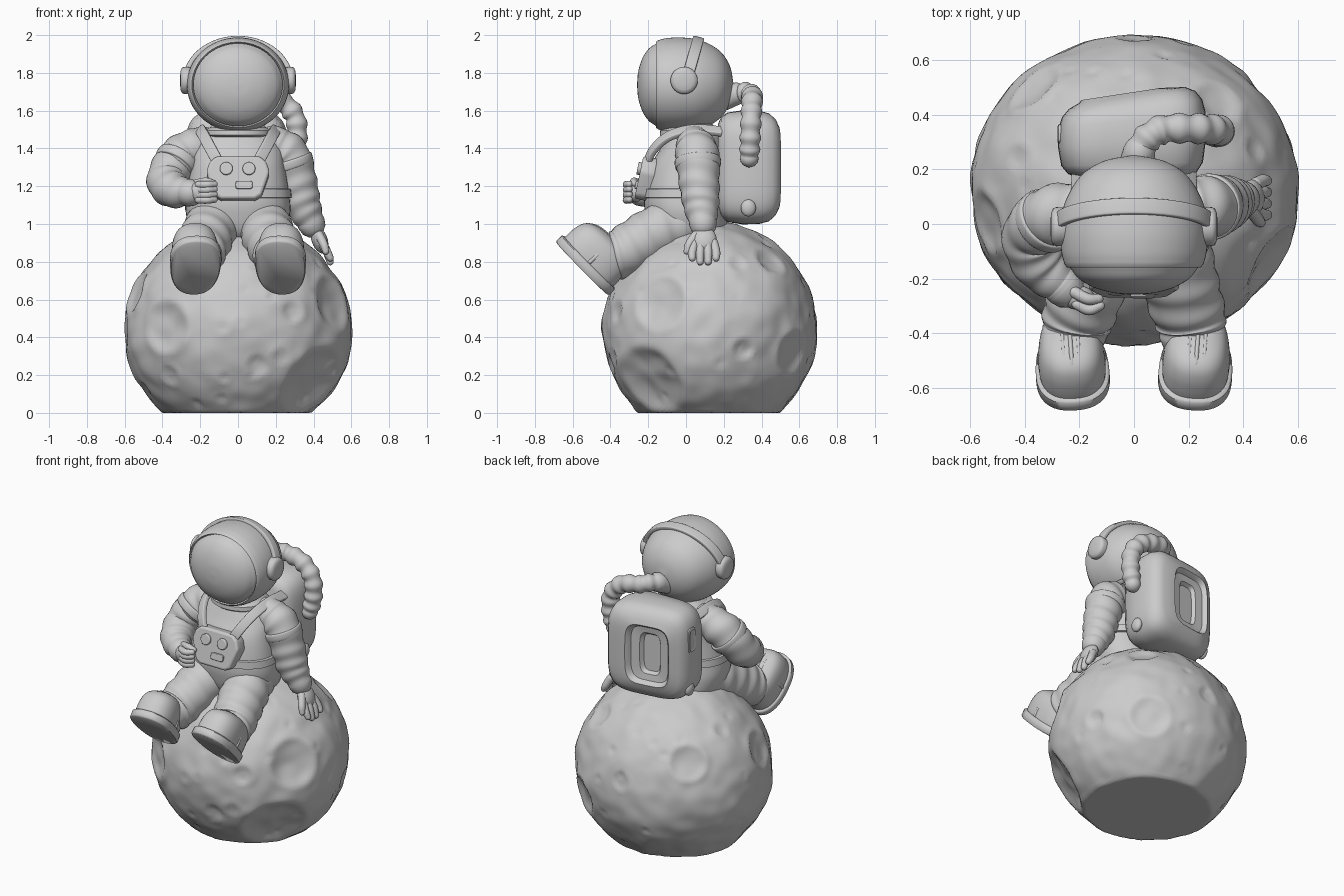
import bpy, bmesh, random
from math import sin, cos, pi, radians, exp
from mathutils import Vector, Matrix, noise

if "Cube" in bpy.data.objects:
    bpy.data.objects.remove(bpy.data.objects["Cube"])

grey = bpy.data.materials.new("plain grey")
grey.use_nodes = True
tone = (0.6, 0.6, 0.6, 1)
grey.diffuse_color = tone
grey.node_tree.nodes["Principled BSDF"].inputs["Base Color"].default_value = tone


def finish(name, bm, angle=40, bevel=0):
    """Turn a bmesh into a smooth shaded object."""
    bmesh.ops.recalc_face_normals(bm, faces=bm.faces[:])
    mesh = bpy.data.meshes.new(name)
    bm.to_mesh(mesh)
    bm.free()
    obj = bpy.data.objects.new(name, mesh)
    bpy.context.collection.objects.link(obj)
    mesh.materials.append(grey)
    bpy.ops.object.select_all(action='DESELECT')
    obj.select_set(True)
    bpy.context.view_layer.objects.active = obj
    bpy.ops.object.shade_smooth_by_angle(angle=radians(angle))
    if bevel:
        mod = obj.modifiers.new("soft edges", 'BEVEL')
        mod.width, mod.segments = bevel, 3
    return obj


def loft(name, rings, angle=40):
    """Skin a list of closed rings and cap both ends."""
    bm = bmesh.new()
    loops = [[bm.verts.new(p) for p in ring] for ring in rings]
    n = len(loops[0])
    for a, b in zip(loops, loops[1:]):
        for i in range(n):
            bm.faces.new((a[i], a[(i + 1) % n], b[(i + 1) % n], b[i]))
    bm.faces.new(loops[0])
    bm.faces.new(loops[-1])
    return finish(name, bm, angle)


def spline(points, steps=8):
    """Smooth curve through points of any dimension."""
    p = [Vector(q) for q in points]
    p = [p[0] * 2 - p[1]] + p + [p[-1] * 2 - p[-2]]
    out = []
    for a, b, c, d in zip(p, p[1:], p[2:], p[3:]):
        for k in range(steps):
            t = k / steps
            out.append((b * 2 + (c - a) * t + (a * 2 - b * 5 + c * 4 - d) * t ** 2
                        + (b * 3 - a - c * 3 + d) * t ** 3) / 2)
    return out + [p[-2]]


def oval(w, h, power=2, n=40):
    """Superellipse outline; a higher power is squarer."""
    def bend(v):
        return (1 if v > 0 else -1) * abs(v) ** (2 / power)
    return [(w * bend(cos(2 * pi * i / n)), h * bend(sin(2 * pi * i / n))) for i in range(n)]


def tube(name, points, folds=0, amp=0.0, lean=0.0, n=24, steps=8):
    """Round-ended tube through (x, y, z, radius) with cloth-like folds."""
    path = spline(points, steps)
    spots = [Vector(q[:3]) for q in path]
    rings, side, last = [], Vector((0.3, 0.5, 0.8)), len(path) - 1

    def ring(centre, radius, u, t):
        other = t.cross(side)
        pts = []
        for i in range(n):
            a = 2 * pi * i / n
            r = radius * (1 + amp * sin(2 * pi * folds * u + lean * sin(a)))
            pts.append(centre + (side * cos(a) + other * sin(a)) * r)
        return pts

    for k, c in enumerate(spots):
        t = (spots[min(k + 1, last)] - spots[max(k - 1, 0)]).normalized()
        side = (side - t * side.dot(t)).normalized()
        r, u = path[k][3], k / last
        caps = [radians(d) for d in (80, 55, 28)]
        if k == 0:
            rings += [ring(c - t * r * sin(a), r * cos(a), u, t) for a in caps]
        rings.append(ring(c, r, u, t))
        if k == last:
            rings += [ring(c + t * r * sin(a), r * cos(a), u, t) for a in reversed(caps)]
    return loft(name, rings, 60)


def ribbon(name, points, centre, width, thick):
    """Flat strap whose face points away from a centre."""
    path, rings = spline(points), []
    for k, c in enumerate(path):
        t = (path[min(k + 1, len(path) - 1)] - path[max(k - 1, 0)]).normalized()
        out = c - Vector(centre)
        out = (out - t * out.dot(t)).normalized()
        across = t.cross(out)
        rings.append([c + across * x + out * y for x, y in oval(width / 2, thick / 2, 6, 24)])
    return loft(name, rings)


def blob(name, place, size, turn=0.0, axis='Y'):
    bm = bmesh.new()
    bmesh.ops.create_uvsphere(bm, u_segments=24, v_segments=14, radius=1)
    m = Matrix.Translation(place) @ Matrix.Rotation(radians(turn), 4, axis) @ Matrix.Diagonal((*size, 1))
    bmesh.ops.transform(bm, matrix=m, verts=bm.verts)
    return finish(name, bm, 60)


# Moon: sphere with dented craters and a flat base
random.seed(4)
craters = [(-.37, -.44, .02, .14), (.45, -.25, .14, .15), (.4, -.33, -.28, .2), (.28, -.5, .1, .06),
           (-.35, -.39, -.24, .06), (.1, -.54, -.19, .06), (.22, -.52, -.14, .05), (.54, .18, -.1, .06),
           (.3, .33, .37, .09), (.43, .15, .36, .05), (.34, .45, -.12, .12), (-.52, -.12, .2, .12),
           (-.35, .38, .25, .11), (-.4, .12, .38, .05), (0, .56, .1, .06)]
craters = [(Vector(c[:3]).normalized(), c[3]) for c in craters]
for i in range(75):
    way = Vector([random.gauss(0, 1) for axis in range(3)]).normalized()
    craters.append((way, random.uniform(.012, .035)))
bm = bmesh.new()
bmesh.ops.create_icosphere(bm, subdivisions=6, radius=1)
for v in bm.verts:
    d = v.co.normalized()
    r = 0.576 + 0.012 * noise.noise(d * 2.5) + 0.008 * noise.noise(d * 6)
    for way, size in craters:
        t = (d - way).length * 0.58 / size
        if t < 1.6:
            depth = 0.2 * size
            r += depth * 0.2 * exp(-((t - 1.05) / 0.2) ** 2)
            if t < 1:
                r -= depth * (1 - t ** 3) ** 1.3
    v.co = Vector((d.x * 1.045, d.y * 0.985, d.z)) * r + Vector((0, 0.125, 0.437))
    v.co.z = max(v.co.z, 0)
finish("moon", bm, 50)

# Body: stacked ovals (height, depth offset, half width, half depth)
body = spline([(.88, .05, .17, .14), (.95, .02, .24, .2), (1.05, 0, .275, .215), (1.15, -.01, .272, .21),
               (1.3, 0, .25, .19), (1.4, .03, .235, .165), (1.47, .04, .19, .14), (1.53, .03, .13, .11)])
loft("torso", [[(x, y + s[1], s[0]) for x, y in oval(s[2], s[3], 2.3)] for s in body])
belt = [(1.135, .268, .205), (1.14, .285, .222), (1.185, .28, .218), (1.19, .262, .2)]
loft("waist_band", [[(x, y - .01, z) for x, y in oval(w, d, 2.3)] for z, w, d in belt])

# Helmet: turned profile of (radius, depth), with rim and visor
shell = spline([(.005, .252), (.1, .232), (.18, .178), (.235, .078), (.25, -.02), (.247, -.1), (.236, -.148)], 5)
visor = spline([(.219, -.156), (.212, -.168), (.188, -.2), (.138, -.232), (.07, -.253), (.005, -.259)], 5)
rim = [Vector((.226, -.16)), Vector((.218, -.142))]
loft("helmet", [[(x * 1.08, d, 1.737 + z) for x, z in oval(r, r, 2, 64)] for r, d in shell + rim + visor])
loft("collar", [[(x, y + .01, z) for x, y in oval(r, r * .85)]
                for z, r in [(1.46, .16), (1.47, .175), (1.495, .172), (1.51, .15)]])

# Headset band and ear cups
arch = [(.28 * cos(a * pi / 12), .065 * sin(a * pi / 12), 1.75 + .228 * sin(a * pi / 12)) for a in range(13)]
ribbon("headset_band", arch, (0, 0, 1.72), .06, .026)
for sign, label in ((1, "left"), (-1, "right")):
    cup = [(.22, .06), (.25, .069), (.285, .072), (.297, .067), (.304, .05), (.307, .02)]
    loft(label + "_ear_cup", [[(sign * x, u - .01, 1.76 + v) for u, v in oval(r, r, 2, 32)] for x, r in cup], 60)

# Backpack: squarish rings run backwards, then step inwards for the recess; its back turns slightly to the right
pack = [(.17, .2, .23), (.185, .235, .265), (.22, .26, .29), (.3, .272, .302), (.38, .27, .3), (.425, .257, .287),
        (.455, .232, .26), (.473, .195, .225)]
recess = [(.477, .145, .195), (.467, .135, .185), (.447, .125, .175),
          (.441, .07, .135), (.434, .065, .13), (.419, .055, .12)]
rings = [(0, *p) for p in pack] + [(-.04, *p) for p in recess]
loft("backpack", [[(x - .007 + dx, y + .5 * x * (y - .17), 1.3 + z) for x, z in oval(w, h, 4.4, 64)]
                  for dx, y, w, h in rings])
for sign, label in ((1, "left"), (-1, "right")):
    blob(label + "_pack_knob", (sign * .255, .33, 1.085), (.025, .04, .045))
plate = [(.25, .035, .08), (.277, .035, .08), (.281, .028, .07), (.276, .018, .06)]
loft("right_pack_panel", [[(-x, .33 + u, 1.41 + v) for u, v in oval(w, h, 5)] for x, w, h in plate])

# Ribbed air hose from helmet to pack side
tube("air_hose", [(0, .2, 1.66, .05), (.03, .29, 1.695, .052), (.1, .345, 1.685, .052), (.22, .35, 1.655, .053),
                  (.3, .345, 1.57, .053), (.312, .34, 1.45, .053), (.29, .335, 1.35, .05)], 10, .09, 0, 24, 14)
tube("hose_socket", [(0, .2, 1.66, .06), (.02, .265, 1.69, .06)])

# Chest straps and control box
for sign, label in ((1, "left"), (-1, "right")):
    ribbon(label + "_strap", [(sign * x, y, z) for x, y, z in
           [(.09, -.215, 1.3), (.14, -.175, 1.39), (.18, -.09, 1.465), (.2, .04, 1.5), (.2, .19, 1.49)]],
           (0, .03, 1.25), .06, .03)


def slab(name, outline, front, back, bevel):
    bm = bmesh.new()
    tilt = Matrix.Translation((0, 0, 1.195)) @ Matrix.Rotation(radians(-12), 4, 'X')
    face = bm.faces.new([bm.verts.new(tilt @ Vector((x, front, z))) for x, z in outline])
    moved = bmesh.ops.extrude_face_region(bm, geom=[face])
    push = tilt.to_3x3() @ Vector((0, back - front, 0))
    bmesh.ops.translate(bm, vec=push, verts=[g for g in moved["geom"] if isinstance(g, bmesh.types.BMVert)])
    return finish(name, bm, 40, bevel)


half = [(.09, -.115), (.125, -.095), (.168, .03), (.15, .085), (.115, .115)]
slab("control_box", half + [(-x, z) for x, z in reversed(half)], -.255, -.17, .014)
for x in (-.062, .058):
    slab("control_knob", [(x + u, .045 + v) for u, v in oval(.034, .034, 2, 24)], -.272, -.25, .006)
slab("control_button", [(.032 + u, -.043 + v) for u, v in oval(.045, .022, 5, 24)], -.266, -.25, .004)

# Arms: one reaching down to the moon, one bent to the chest
left_arm = [(.19, .05, 1.42, .1), (.265, .06, 1.36, .115), (.312, .07, 1.22, .107), (.345, .08, 1.1, .095),
            (.39, .09, 1.0, .07)]
right_arm = [(-.19, .05, 1.42, .1), (-.3, .03, 1.36, .112), (-.378, -.04, 1.24, .105), (-.345, -.15, 1.18, .095),
             (-.255, -.235, 1.165, .066)]
for label, arm in (("left", left_arm), ("right", right_arm)):
    tube(label + "_arm", arm, 6, .035, 1.5, 32, 12)
    a, b = Vector(arm[1]), Vector(arm[2])
    tube(label + "_sleeve_band", [(*(a.lerp(b, f).xyz), r) for f, r in
                                  ((.1, .105), (.15, .122), (.4, .12), (.45, .105))], n=32)
    c, d = Vector(arm[-2]), Vector(arm[-1])
    tube(label + "_cuff", [(*(c.lerp(d, f).xyz), .073) for f in (.85, 1)])

# Open hand on the moon
blob("left_palm", (.432, .095, .915), (.042, .068, .075), -20)
for i in range(4):
    y = .045 + .034 * i
    spread = (i - 1.5) * .008
    tip = .8 if i in (1, 2) else .82
    tube("left_finger", [(.445, y, .9, .024), (.472, y + spread, .85, .023), (.488, y + spread, tip, .019)], n=14)
tube("left_thumb", [(.43, .05, .94, .024), (.455, .015, .89, .022), (.465, .005, .855, .018)], n=14)

# Closed hand at the box
blob("right_palm", (-.205, -.27, 1.17), (.06, .045, .055))
for i in range(4):
    z = 1.127 + .027 * i
    tube("right_finger", [(-.21, -.295, z, .019), (-.165, -.315, z, .02), (-.125, -.3, z + .003, .018)], n=14)
tube("right_thumb", [(-.22, -.25, 1.215, .022), (-.17, -.275, 1.225, .021), (-.13, -.275, 1.215, .018)], n=14)

# Legs and boots
for sign, label in ((1, "left"), (-1, "right")):
    tube(label + "_leg", [(sign * x, y, z, r) for x, y, z, r in
         [(.12, .02, 1.01, .13), (.145, -.12, .97, .143), (.175, -.24, .905, .14), (.205, -.34, .845, .132),
          (.215, -.4, .825, .12)]], 5, .03, 1.4, 32, 12)
    # Local frame: across, towards the toe, up through the boot
    place = Matrix.Translation((sign * .225, -.55, .764)) @ Matrix.Rotation(radians(-sign * 4), 4, 'Z') \
        @ Matrix(((1, 0, 0, 0), (0, -.7, .714, 0), (0, .714, .7, 0), (0, 0, 0, 1)))

    def stack(name, layers):
        rings = [[place @ Vector((x * (1 + .5 * y), y + shift, h)) for x, y in oval(w, l, 2.4)]
                 for h, shift, w, l in layers]
        return loft(name, rings, 50)

    stack(label + "_sole", [(0, 0, .128, .192), (.008, 0, .134, .2), (.045, 0, .134, .2), (.052, 0, .126, .192)])
    stack(label + "_boot", spline([(.045, 0, .12, .182), (.08, 0, .122, .183), (.13, 0, .119, .179),
                                   (.175, -.003, .108, .166), (.205, -.01, .088, .138), (.224, -.018, .052, .088),
                                   (.228, -.022, .015, .03)], 4))
    # Instep seam and toe creases
    arc = [place @ Vector((.116 * cos(a * pi / 12), -.01, .06 + .165 * sin(a * pi / 12))) for a in range(13)]
    tube(label + "_instep_seam", [(*p, .012) for p in arc], n=10, steps=4)
    for i in range(5):
        x = (i - 2) * .028
        ends = [place @ Vector((x, y - abs(x) * .2, h - x * x * 4))
                for y, h in ((.02, .226), (.07, .221), (.11, .21), (.14, .19))]
        tube(label + "_boot_crease", [(*p, .008) for p in ends], n=8, steps=3)
